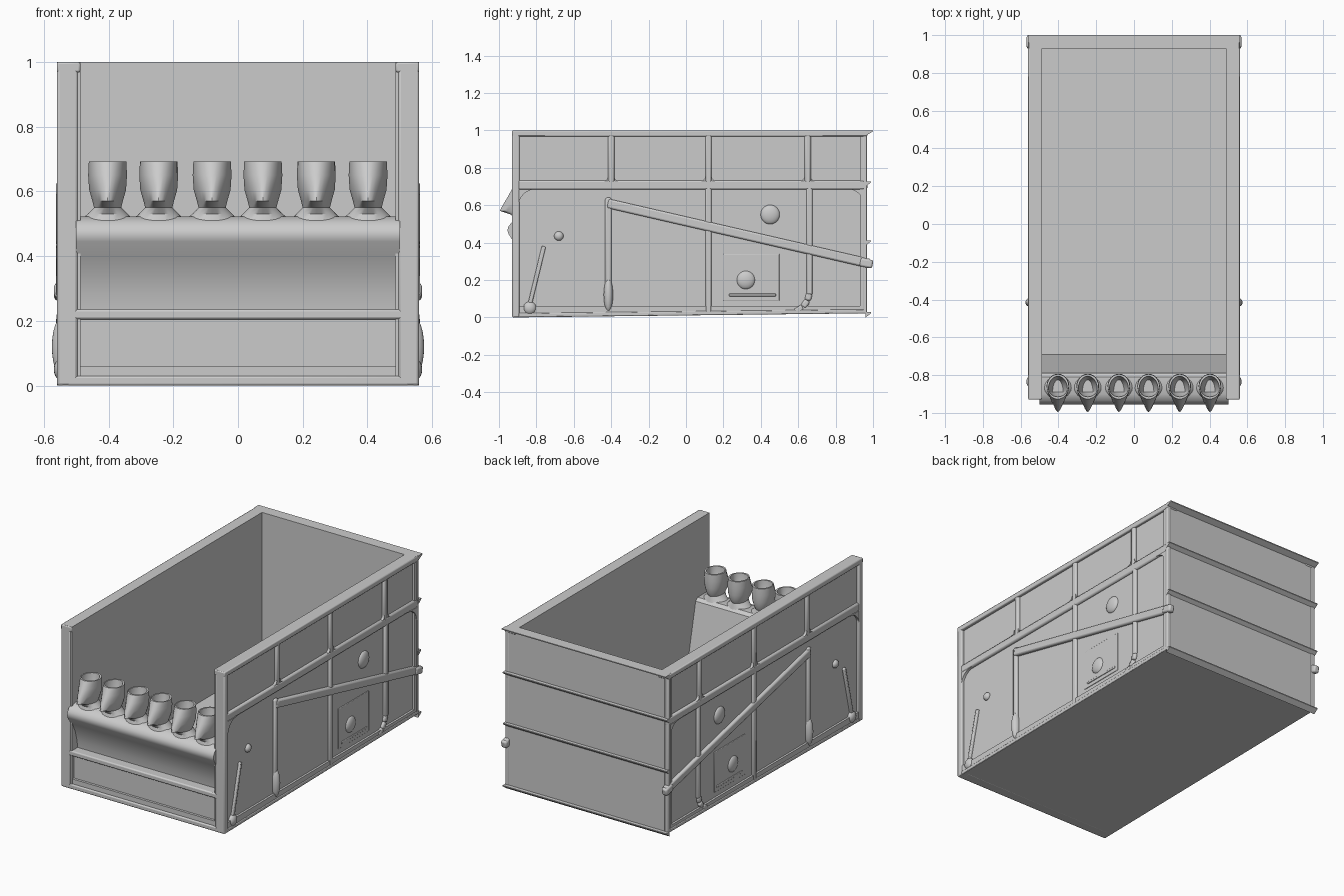
import bpy, bmesh, math
from mathutils import Vector

if "Cube" in bpy.data.objects:
    bpy.data.objects.remove(bpy.data.objects["Cube"])


def finish(name, bm, mirror=False, bevel=0.0, smooth=True):
    bmesh.ops.recalc_face_normals(bm, faces=bm.faces)
    me = bpy.data.meshes.new(name)
    bm.to_mesh(me)
    bm.free()
    ob = bpy.data.objects.new(name, me)
    bpy.context.collection.objects.link(ob)
    if bevel:
        m = ob.modifiers.new("bevel", 'BEVEL')
        m.width, m.segments, m.limit_method = bevel, 2, 'ANGLE'
    if mirror:
        ob.modifiers.new("mirror", 'MIRROR')
    if smooth:
        bpy.ops.object.select_all(action='DESELECT')
        ob.select_set(True)
        bpy.context.view_layer.objects.active = ob
        bpy.ops.object.shade_smooth_by_angle(angle=math.radians(35))
    return ob


def prism(name, pts, x0, x1, **kw):
    """Extrude a (y, z) profile along x."""
    bm = bmesh.new()
    a = [bm.verts.new((x0, y, z)) for y, z in pts]
    b = [bm.verts.new((x1, y, z)) for y, z in pts]
    n = len(pts)
    bm.faces.new(a)
    bm.faces.new(b[::-1])
    for i in range(n):
        bm.faces.new((a[i], b[i], b[(i + 1) % n], a[(i + 1) % n]))
    return finish(name, bm, **kw)


def rect(y0, y1, z0, z1):
    return [(y0, z0), (y1, z0), (y1, z1), (y0, z1)]


def rib(name, p, q, width, x1=0.558, x0=0.53, bevel=0.01):
    """Raised bar on both side walls from p to q in (y, z)."""
    p, q = Vector(p), Vector(q)
    d = (q - p).normalized()
    n = Vector((-d.y, d.x)) * width / 2
    prism(name, [tuple(v) for v in (p - n, q - n, q + n, p + n)], x0, x1,
          mirror=True, bevel=bevel)


def gusset(name, corner, sy, sz, r):
    """Concave rounded corner filler on both side walls."""
    cy, cz = corner[0] + sy * r, corner[1] + sz * r
    arc = [(cy - sy * r * math.cos(t), cz - sz * r * math.sin(t))
           for t in [i * math.pi / 16 for i in range(9)]]
    prism(name, [corner] + arc, 0.53, 0.558, mirror=True)


def knob(name, x, y, z, rx, ry, rz):
    bm = bmesh.new()
    bmesh.ops.create_uvsphere(bm, u_segments=20, v_segments=12, radius=1)
    for v in bm.verts:
        v.co = (x + v.co.x * rx, y + v.co.y * ry, z + v.co.z * rz)
    finish(name, bm, mirror=True)


# Main shell: side walls, back wall, floor, with gently rising underside
prism("side_wall", [(-0.925, 0), (0.965, 0.022), (0.965, 1), (-0.925, 1)],
      0.487, 0.542, mirror=True)
prism("back_wall", [(0.93, 0.022), (0.967, 0.022), (0.967, 1), (0.93, 1)], -0.555, 0.555)
prism("floor", [(-0.92, 0.0), (0.965, 0.022), (0.965, 0.06), (-0.92, 0.06)], -0.555, 0.555)

# Front: posts, lower recessed panel, cross bars, curved lip sloping into the tub
prism("front_post", rect(-0.93, -0.89, 0, 1), 0.495, 0.56, mirror=True, bevel=0.008)
prism("front_lip", [(-0.905, 0.02), (-0.905, 0.215), (-0.87, 0.235), (-0.875, 0.28),
                    (-0.892, 0.34), (-0.92, 0.40), (-0.948, 0.445), (-0.955, 0.465),
                    (-0.95, 0.485), (-0.935, 0.505), (-0.90, 0.522), (-0.81, 0.522),
                    (-0.79, 0.505), (-0.69, 0.05)], -0.5, 0.5)
for z0, z1 in ((0.0, 0.03), (0.205, 0.236)):
    prism("front_cross_bar", rect(-0.93, -0.86, z0, z1), -0.53, 0.53, bevel=0.007)

# Side frame rails
prism("top_rail", rect(-0.93, 0.97, 0.968, 1.0), 0.487, 0.56, mirror=True, bevel=0.006)
rib("middle_rail", (-0.92, 0.708), (0.97, 0.708), 0.05)
rib("bottom_rail", (-0.92, 0.012), (0.965, 0.033), 0.022, bevel=0.005)
rib("rear_post", (0.958, 0.022), (0.958, 0.99), 0.022, bevel=0.005)

# Side ribs
for y in (-0.40, 0.12, 0.65):
    rib("upper_rib", (y, 0.71), (y, 0.98), 0.034)
rib("front_lower_rib", (-0.415, 0.04), (-0.415, 0.64), 0.034)
rib("middle_lower_rib", (0.12, 0.02), (0.12, 0.70), 0.034)
rib("rear_lower_rib", (0.66, 0.12), (0.66, 0.70), 0.034)
curve = [(0.66, 0.13), (0.65, 0.09), (0.625, 0.055), (0.58, 0.03)]
for p, q in zip(curve, curve[1:]):
    rib("rear_rib_bend", p, q, 0.034)
rib("diagonal_brace", (-0.42, 0.61), (0.985, 0.287), 0.05, x1=0.562)
rib("brace_end", (0.93, 0.297), (0.998, 0.283), 0.045, x1=0.568)
rib("thin_rod", (-0.84, 0.05), (-0.76, 0.38), 0.022, x1=0.556, bevel=0.006)

# Rounded inner corners of the side frame
gusset("corner_fillet_front", (-0.895, 0.685), 1, -1, 0.09)
gusset("corner_fillet_rear", (0.948, 0.685), -1, -1, 0.08)
for y in (-0.383, 0.137, 0.667):
    gusset("rib_fillet_rear", (y, 0.73), 1, 1, 0.025)
for y in (-0.417, 0.103, 0.633):
    gusset("rib_fillet_front", (y, 0.73), -1, 1, 0.025)

# Knobs and raised plate on the sides
knob("rod_top_knob", 0.542, -0.68, 0.435, 0.02, 0.025, 0.025)
knob("rod_foot", 0.545, -0.835, 0.05, 0.024, 0.035, 0.035)
knob("rib_bulge", 0.545, -0.415, 0.12, 0.03, 0.025, 0.09)
knob("upper_knob", 0.54, 0.45, 0.55, 0.022, 0.052, 0.052)
knob("lower_knob", 0.54, 0.32, 0.20, 0.022, 0.05, 0.05)
prism("side_plate", rect(0.20, 0.50, 0.09, 0.34), 0.53, 0.545, mirror=True, bevel=0.003)
rib("plate_strip", (0.23, 0.12), (0.48, 0.12), 0.014, x1=0.549, bevel=0.003)

# Thin flared flanges across the back
for z, out in ((1.0, 1.0), (0.728, 0.99), (0.412, 0.988), (0.028, 0.99)):
    prism("back_flange", [(0.96, z - 0.028), (out, z - 0.006), (out, z), (0.96, z)],
          -0.56, 0.56)


def cup_tooth(x):
    """Hollow shovel-like tooth: rings of (z, half width, front y, back y, pointedness)."""
    rings = [(0.51, 0.085, -0.925, -0.80, 0), (0.53, 0.062, -0.92, -0.805, 0),
             (0.55, 0.042, -0.935, -0.81, 0.3), (0.57, 0.047, -0.995, -0.80, 1),
             (0.605, 0.057, -0.977, -0.795, 0.7), (0.65, 0.060, -0.95, -0.793, 0.3),
             (0.692, 0.058, -0.927, -0.795, 0), (0.692, 0.050, -0.915, -0.806, 0),
             (0.64, 0.046, -0.91, -0.812, 0), (0.59, 0.028, -0.89, -0.825, 0)]
    n = 24
    bm = bmesh.new()
    loops = []
    for z, hx, yf, yb, point in rings:
        mid = yb - 0.065
        loop = []
        for i in range(n):
            t = 2 * math.pi * i / n
            c, s = math.cos(t), math.sin(t)
            if s >= 0:
                px, py = hx * c, mid + s * (yb - mid)
            else:
                k = (1 - abs(s)) * math.copysign(1, c) if abs(c) > 1e-6 else 0
                px = hx * (c * (1 - point) + (0.5 * k + 0.5 * c) * point)
                py = mid + abs(s) * (yf - mid)
            loop.append(bm.verts.new((x + px, py, z)))
        loops.append(loop)
    for a, b in zip(loops, loops[1:]):
        for i in range(n):
            j = (i + 1) % n
            bm.faces.new((a[i], a[j], b[j], b[i]))
    bm.faces.new(loops[0])
    bm.faces.new(loops[-1])
    finish("cup_tooth", bm)


# Row of teeth along the lip
for x in (-0.403, -0.245, -0.08, 0.077, 0.242, 0.402):
    cup_tooth(x)
